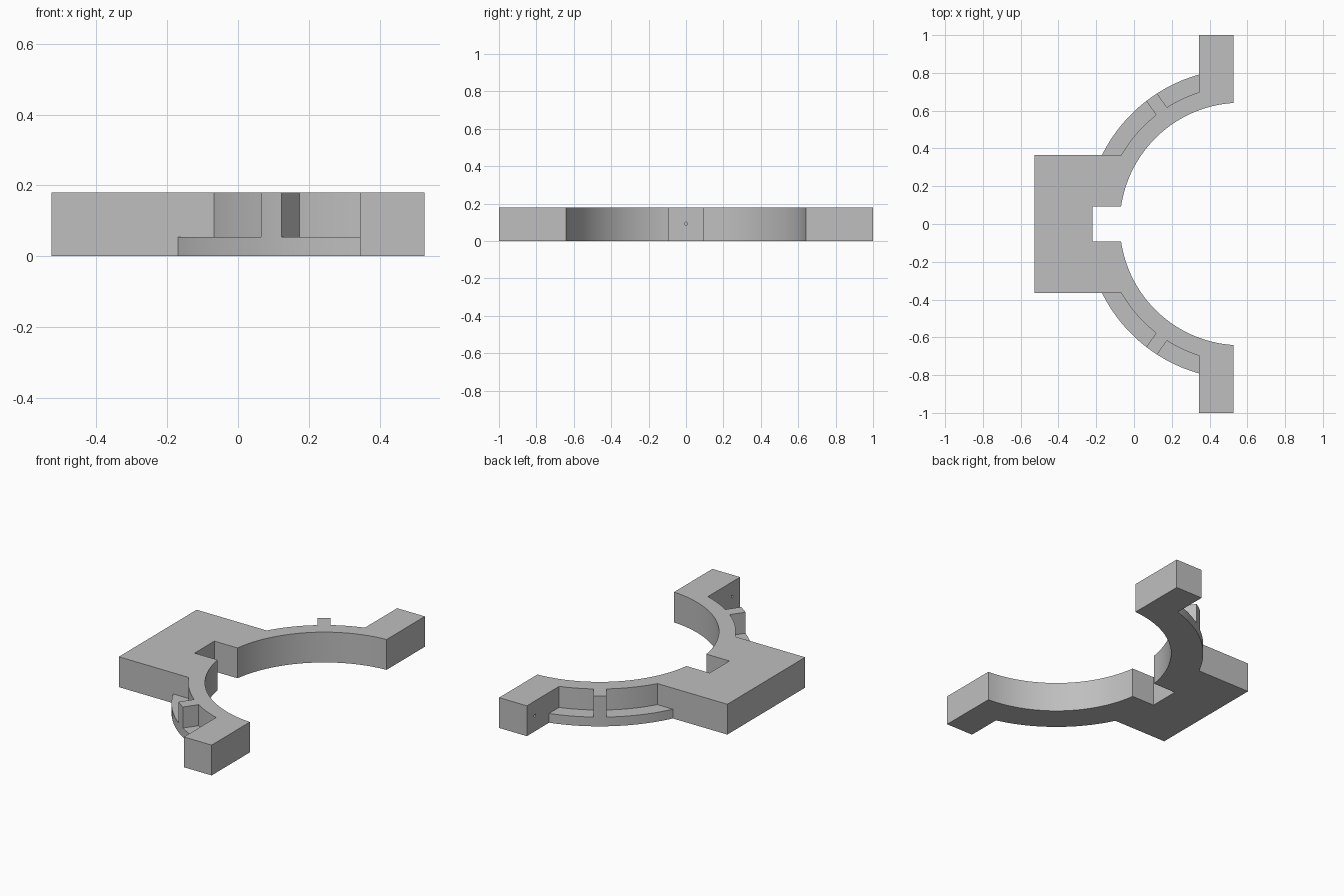
import bpy, bmesh, math
from mathutils import Matrix

if "Cube" in bpy.data.objects:
    bpy.data.objects.remove(bpy.data.objects["Cube"], do_unlink=True)

CX = 0.567                                  # arc centre on x
R_IN, R_MID, R_OUT = 0.642, 0.732, 0.822    # bore, pocket wall, outer rim
R_CLEAR = R_OUT + 0.05                      # pocket cutter overshoot
HEIGHT, LEDGE = 0.18, 0.055
END_X, TAB_X, BASE_Y = 0.527, 0.345, 0.365
NOTCH_X, NOTCH_Y = -0.22, 0.093
RIB_ANGLE, RIB_HALF = math.radians(54.8), 0.035

grey = bpy.data.materials.new("plain_grey")
grey.use_nodes = True
grey.diffuse_color = (0.52, 0.52, 0.52, 1)
grey.node_tree.nodes["Principled BSDF"].inputs["Base Color"].default_value = grey.diffuse_color


def arc(r, a0, a1, n=32):
    """Points on a circle about the arc centre, angle measured from -x."""
    steps = [a0 + (a1 - a0) * i / n for i in range(n + 1)]
    return [(CX - r * math.cos(a), r * math.sin(a)) for a in steps]


def at_y(r, y):
    return math.asin(y / r)


def at_x(r, x):
    return math.acos((CX - x) / r)


def mesh_object(name, bm):
    bmesh.ops.recalc_face_normals(bm, faces=bm.faces)
    mesh = bpy.data.meshes.new(name)
    bm.to_mesh(mesh)
    bm.free()
    mesh.materials.append(grey)
    obj = bpy.data.objects.new(name, mesh)
    bpy.context.collection.objects.link(obj)
    return obj


def prism(name, outline, z0, z1):
    bm = bmesh.new()
    face = bm.faces.new([bm.verts.new((x, y, z0)) for x, y in outline])
    top = bmesh.ops.extrude_face_region(bm, geom=[face])["geom"]
    verts = [v for v in top if isinstance(v, bmesh.types.BMVert)]
    bmesh.ops.translate(bm, verts=verts, vec=(0, 0, z1 - z0))
    return mesh_object(name, bm)


def pin_hole(name, x, y):
    bm = bmesh.new()
    place = Matrix.Translation((x, y, HEIGHT / 2 + 0.003)) @ Matrix.Rotation(math.pi / 2, 4, "Y")
    bmesh.ops.create_cone(bm, cap_ends=True, segments=16, radius1=0.008,
                          radius2=0.008, depth=0.12, matrix=place)
    return mesh_object(name, bm)


def cut(obj, cutter):
    mod = obj.modifiers.new("cut", "BOOLEAN")
    mod.operation, mod.solver, mod.object = "DIFFERENCE", "EXACT", cutter
    bpy.context.view_layer.objects.active = obj
    bpy.ops.object.modifier_apply(modifier=mod.name)
    bpy.data.objects.remove(cutter, do_unlink=True)


# Bracket body: base block, notch, two curved arms and end tabs
half = [(NOTCH_X, NOTCH_Y)]
half += arc(R_IN, at_y(R_IN, NOTCH_Y), at_x(R_IN, END_X), 48)
half += [(END_X, 1), (TAB_X, 1)]
half += arc(R_OUT, at_x(R_OUT, TAB_X), at_y(R_OUT, BASE_Y))
half += [(-END_X, BASE_Y)]
bracket = prism("bracket_body", half + [(x, -y) for x, y in reversed(half)], 0, HEIGHT)

# Pockets above the ledge on either side of each arm's rib
rib_mid = math.asin(RIB_HALF / R_MID)
rib_out = math.asin(RIB_HALF / R_CLEAR)
base_pocket = (arc(R_MID, at_y(R_MID, BASE_Y), RIB_ANGLE - rib_mid)
               + arc(R_CLEAR, RIB_ANGLE - rib_out, at_y(R_CLEAR, BASE_Y)))
tab_pocket = (arc(R_MID, RIB_ANGLE + rib_mid, at_x(R_MID, TAB_X))
              + arc(R_CLEAR, at_x(R_CLEAR, TAB_X), RIB_ANGLE + rib_out))
for side in (1, -1):
    for outline in (base_pocket, tab_pocket):
        cut(bracket, prism("pocket_cutter", [(x, side * y) for x, y in outline],
                           LEDGE, HEIGHT + 0.1))
    # Pin hole in the tab's inner face
    cut(bracket, pin_hole("tab_hole_cutter", TAB_X, side * 0.925))

# Pin hole in the notch wall
cut(bracket, pin_hole("notch_hole_cutter", NOTCH_X, 0))

bpy.ops.object.select_all(action="DESELECT")
bracket.select_set(True)
bpy.context.view_layer.objects.active = bracket
bpy.ops.object.shade_smooth_by_angle(angle=math.radians(25))
